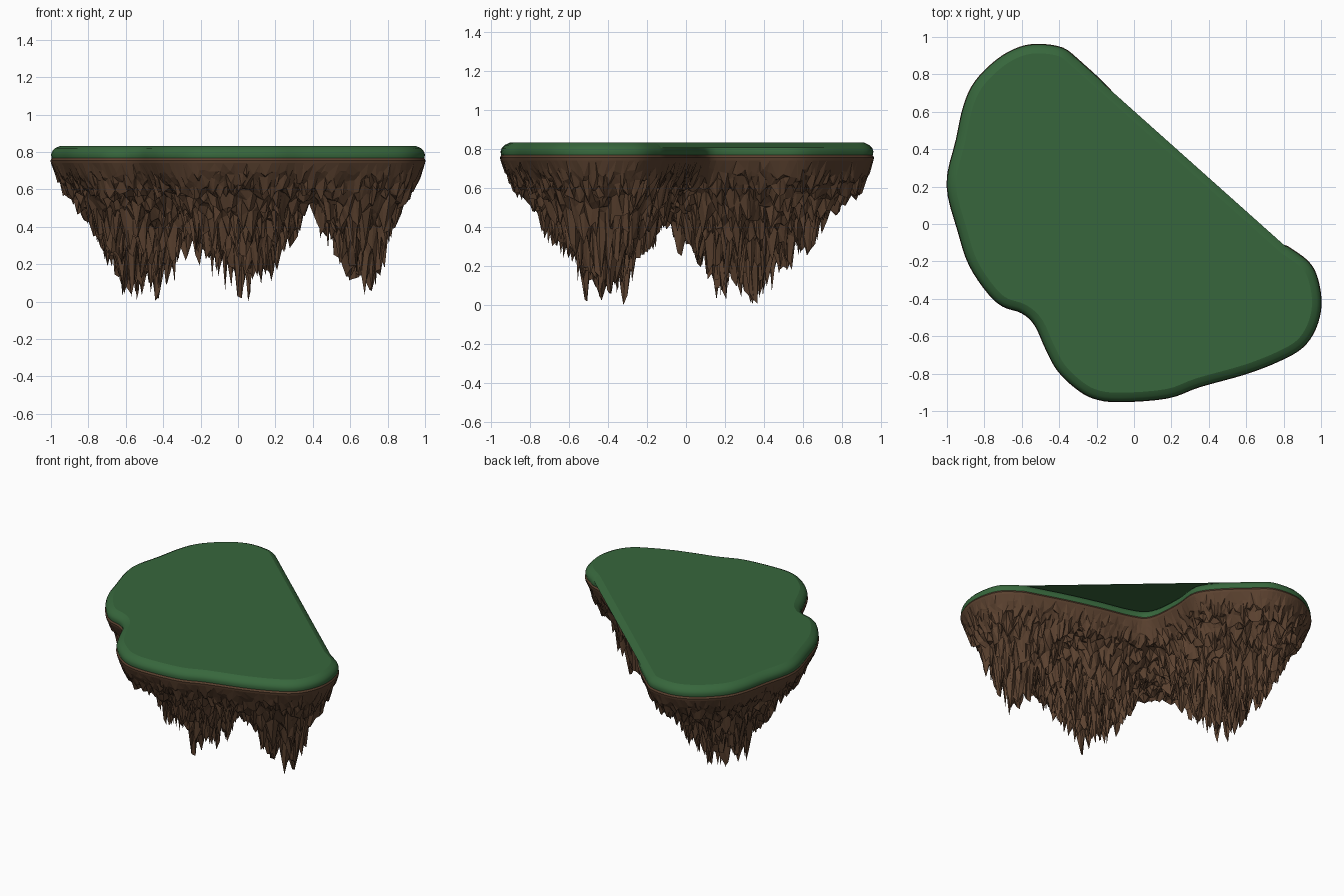
import bpy, bmesh, random
from mathutils import Vector, noise
from mathutils.geometry import delaunay_2d_cdt, intersect_point_line

random.seed(4)
if "Cube" in bpy.data.objects:
    bpy.data.objects.remove(bpy.data.objects["Cube"])


def material(name, rgb):
    m = bpy.data.materials.new(name)
    m.use_nodes = True
    m.diffuse_color = (*rgb, 1)
    m.node_tree.nodes["Principled BSDF"].inputs["Base Color"].default_value = (*rgb, 1)
    return m


GRASS = material("grass green", (0.038, 0.134, 0.045))
EARTH = material("earth brown", (0.105, 0.054, 0.029))


def finish(bm, name, mat, smooth=False):
    mesh = bpy.data.meshes.new(name)
    bm.to_mesh(mesh)
    bm.free()
    mesh.materials.append(mat)
    ob = bpy.data.objects.new(name, mesh)
    bpy.context.collection.objects.link(ob)
    if smooth:
        bpy.ops.object.select_all(action="DESELECT")
        ob.select_set(True)
        bpy.context.view_layer.objects.active = ob
        bpy.ops.object.shade_smooth_by_angle(angle=0.6)
    return ob


def smooth_path(points, steps=4):
    """Open Catmull-Rom curve, without its last point."""
    p = [Vector(q) for q in points]
    p = [p[0]] + p + [p[-1]]
    out = []
    for a, b, c, d in zip(p, p[1:], p[2:], p[3:]):
        for s in range(steps):
            t = s / steps
            out.append(0.5 * (2 * b + (c - a) * t + (2 * a - 5 * b + 4 * c - d) * t ** 2
                              + (3 * b - a - 3 * c + d) * t ** 3))
    return out


def inset(loop, amount):
    """Move a clockwise loop inwards."""
    out = []
    for i, p in enumerate(loop):
        t = (loop[(i + 1) % len(loop)] - loop[i - 1]).normalized()
        out.append(p + Vector((t.y, -t.x)) * amount)
    return out


def loft(bm, loop, profile):
    """Rings of (inset, height), joined from the bottom up; returns the last ring."""
    last = None
    for amount, z in profile:
        ring = [bm.verts.new((p.x, p.y, z)) for p in inset(loop, amount)]
        if last:
            for i in range(len(ring)):
                j = (i + 1) % len(ring)
                bm.faces.new((last[j], last[i], ring[i], ring[j]))
        last = ring
    return last


# Plan of the island, clockwise: shore, then the bay cut into the long side
shore = [(.82, -.12), (.93, -.2), (.98, -.29), (1, -.43), (.97, -.56), (.9, -.66),
         (.78, -.73), (.6, -.8), (.35, -.87), (.18, -.93), (-.08, -.95), (-.22, -.93),
         (-.32, -.87), (-.41, -.78), (-.47, -.67), (-.53, -.54), (-.6, -.475), (-.7, -.44),
         (-.78, -.37), (-.88, -.22), (-.94, -.04), (-1, .21), (-.95, .45), (-.91, .63),
         (-.85, .76), (-.73, .88), (-.61, .945), (-.5, .96), (-.38, .94), (-.3, .88)]
bay = [(-.3, .88), (-.13, .72), (-.03, .57), (-.04, .38), (-.015, .155),
       (.085, .085), (.3, .035), (.54, -.03), (.82, -.12)]
coast = smooth_path(shore)
outline = coast + smooth_path(bay)

# Grass rim following the bay
BEVEL = [(.006, .803), (.022, .82), (.048, .832)]
bm = bmesh.new()
loft(bm, outline, [(.004, .765), (0, .785)] + BEVEL)
finish(bm, "grass_rim", GRASS, True)

# Grass sheet, spanning straight over the bay, with a flat lawn
bm = bmesh.new()
top = loft(bm, coast + [Vector(shore[-1])], BEVEL)
bm.faces.new(top[::-1])
sheet = finish(bm, "grass_top", GRASS, True)
sheet.data.polygons[-1].use_smooth = False

# Hanging rock: centre, radii and depth of each lobe
LOBES = [(-.51, .3, .48, .66, .71), (.02, -.42, .51, .52, .69), (.66, -.4, .39, .45, .68)]
BASE = .74
edges = list(zip(outline, outline[1:] + outline[:1]))


def inside(p):
    hit = False
    for a, b in edges:
        if (a.y > p.y) != (b.y > p.y) and p.x < a.x + (p.y - a.y) / (b.y - a.y) * (b.x - a.x):
            hit = not hit
    return hit


def shore_distance(p):
    best = 9
    for a, b in edges:
        q, t = intersect_point_line(p, a, b)
        q = a if t < 0 else b if t > 1 else q
        best = min(best, (p - q.to_2d()).length)
    return best


def depth(p, shore_gap):
    lobe = .18
    for x, y, rx, ry, peak in LOBES:
        r = (((p.x - x) / rx) ** 2 + ((p.y - y) / ry) ** 2) ** .5
        lobe = max(lobe, peak * (1 - r ** 1.35))
    body = min(lobe, .02 + 2.2 * shore_gap)
    lumps = noise.noise(Vector((p.x * 9, p.y * 9, 1))) * .2
    return body * (1 + lumps)


# Scatter points, sparser where the rock is shallow, each with a random spike
STEP = .02
points = list(outline)
heights = [0.0] * len(outline)
count = int(1 / STEP)
for i in range(-count, count + 1):
    for j in range(-count, count + 1):
        p = Vector((i + random.uniform(-.45, .45), j + random.uniform(-.45, .45))) * STEP
        if not inside(p):
            continue
        gap = shore_distance(p)
        if gap < .012:
            continue
        d = depth(p, gap)
        if gap > .08 and random.random() < .75 - 1.6 * d:
            continue
        points.append(p)
        heights.append(d * (.7 + .4 * random.random() ** 2.6))
scale = BASE / max(heights)

n = len(outline)
ring_edges = [(i, (i + 1) % n) for i in range(n)]
verts, _, faces, origin, _, _ = delaunay_2d_cdt(
    points, ring_edges, [list(range(n))[::-1]], 1, 1e-5)
bm = bmesh.new()
rock = []
for p, o in zip(verts, origin):
    h = heights[o[0]] if o else 0
    rock.append(bm.verts.new((p.x, p.y, BASE - h * scale)))
for f in faces:
    bm.faces.new([rock[k] for k in reversed(f)])
finish(bm, "hanging_rock", EARTH)

# Earth lip under the grass
bm = bmesh.new()
loft(bm, outline, [(0, BASE), (-.003, .755), (.004, .768)])
finish(bm, "earth_lip", EARTH, True)
